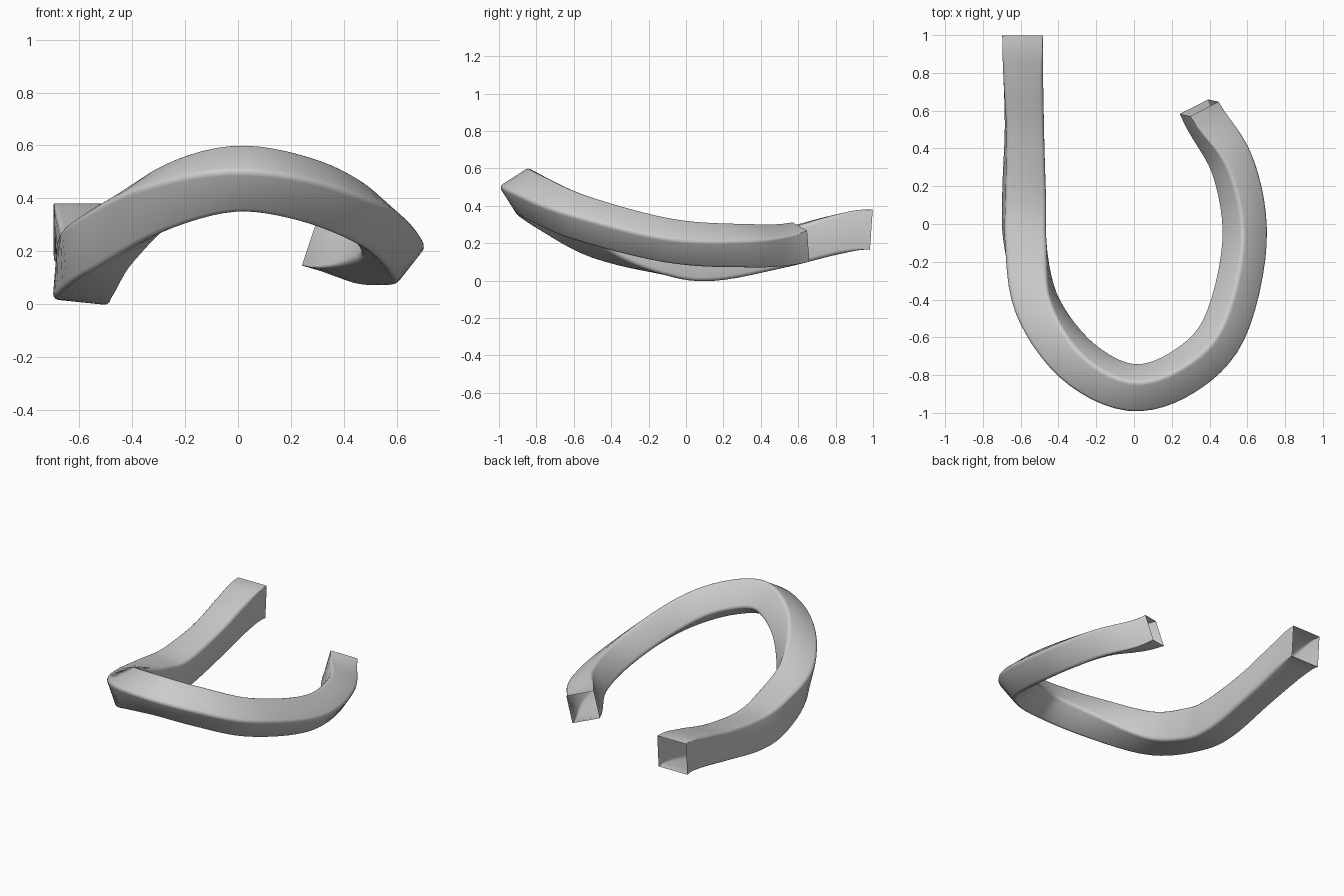
import bpy, bmesh
from math import radians
from mathutils import Vector, Matrix

cube = bpy.data.objects.get("Cube")
if cube:
    bpy.data.objects.remove(cube, do_unlink=True)

# Centre x, y, z, side length, outward roll in degrees
STATIONS = [
    (-.59, 1.2, .217, .215, 0),
    (-.59, .99, .272, .215, 0),
    (-.587, .8, .245, .21, 0),
    (-.58, .5, .17, .2, -3),
    (-.582, .15, .115, .215, -6),
    (-.575, -.1, .14, .22, -2),
    (-.51, -.435, .235, .21, 13),
    (-.3, -.725, .39, .2, 27),
    (-.02, -.865, .473, .193, 32),
    (.25, -.79, .435, .19, 35),
    (.475, -.56, .335, .185, 38),
    (.585, -.1, .215, .18, 40),
    (.525, .3, .187, .18, 32),
    (.345, .615, .206, .175, 15),
    (.225, .975, .335, .175, 10),
]
STEPS = 6
UP = Vector((0, 0, 1))


def spline(p, t):
    """Catmull-Rom value and slope."""
    a, b, c, d = p
    k1, k2, k3 = c - a, 2 * a - 5 * b + 4 * c - d, 3 * b - a - 3 * c + d
    return (2 * b + k1 * t + k2 * t * t + k3 * t ** 3) / 2, (k1 + 2 * k2 * t + 3 * k3 * t * t) / 2


def section(size, radius):
    """Square outline with softened corners."""
    h = size / 2 - radius
    pts = []
    for corner in range(4):
        turn = Matrix.Rotation(radians(90 * corner), 2)
        for angle in (0, 30, 60, 90):
            arm = Matrix.Rotation(radians(angle), 2) @ Vector((radius, 0))
            pts.append(turn @ (Vector((h, h)) + arm))
    return pts


bm = bmesh.new()
rings = []
data = [Vector(s) for s in STATIONS]
spans = len(data) - 3
for i in range(spans * STEPS + 1):
    seg = min(i // STEPS, spans - 1)
    value, slope = spline(data[seg:seg + 4], i / STEPS - seg)
    centre, tangent = Vector(value[:3]), Vector(slope[:3]).normalized()
    out = tangent.cross(UP).normalized()
    top = out.cross(tangent)
    roll = Matrix.Rotation(-radians(value[4]), 2)
    # Corners sharpen towards both open ends
    radius = .001 + .021 * min(1, min(i, spans * STEPS - i) / STEPS)
    ring = []
    for q in section(value[3], radius):
        q = roll @ q
        ring.append(bm.verts.new(centre + out * q.x + top * q.y))
    rings.append(ring)

for a, b in zip(rings, rings[1:]):
    for j in range(len(a)):
        k = (j + 1) % len(a)
        bm.faces.new((a[j], a[k], b[k], b[j]))
bmesh.ops.recalc_face_normals(bm, faces=bm.faces)
for f in bm.faces:
    f.smooth = True

mesh = bpy.data.meshes.new("curved_square_tube")
bm.to_mesh(mesh)
bm.free()
tube = bpy.data.objects.new("curved_square_tube", mesh)
bpy.context.collection.objects.link(tube)

# Plain grey
grey = bpy.data.materials.new("plain_grey")
grey.use_nodes = True
colour = (.6, .6, .6, 1)
grey.diffuse_color = colour
grey.node_tree.nodes["Principled BSDF"].inputs["Base Color"].default_value = colour
mesh.materials.append(grey)
